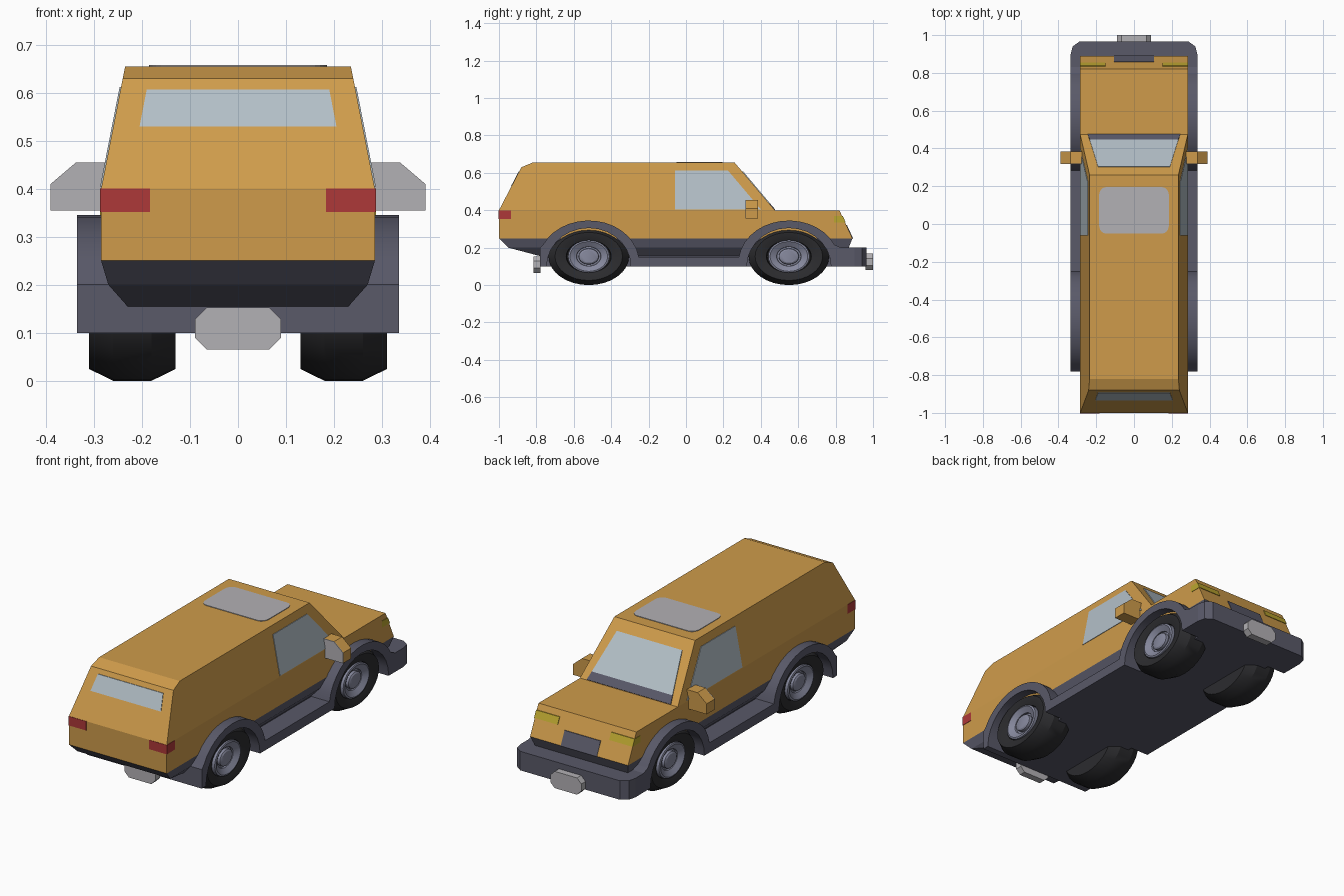
import bpy, bmesh, math
from mathutils import Vector

if "Cube" in bpy.data.objects:
    bpy.data.objects.remove(bpy.data.objects["Cube"])


def material(name, rgb):
    m = bpy.data.materials.new(name)
    m.diffuse_color = (*rgb, 1)
    m.use_nodes = True
    m.node_tree.nodes["Principled BSDF"].inputs["Base Color"].default_value = m.diffuse_color
    return m


ORANGE = material("orange_paint", (0.62, 0.33, 0.07))
TRIM = material("dark_trim", (0.10, 0.10, 0.14))
RUBBER = material("rubber", (0.025, 0.025, 0.028))
RIM = material("rim_metal", (0.24, 0.25, 0.34))
GLASS = material("glass", (0.45, 0.52, 0.57))
SILVER = material("silver", (0.45, 0.44, 0.46))
RED = material("red_lens", (0.42, 0.04, 0.04))
YELLOW = material("yellow_lens", (0.5, 0.38, 0.03))


def finish(name, bm, mat, smooth=False):
    bmesh.ops.recalc_face_normals(bm, faces=bm.faces)
    me = bpy.data.meshes.new(name)
    bm.to_mesh(me)
    bm.free()
    me.materials.append(mat)
    ob = bpy.data.objects.new(name, me)
    bpy.context.collection.objects.link(ob)
    if smooth:
        bpy.ops.object.select_all(action='DESELECT')
        ob.select_set(True)
        bpy.context.view_layer.objects.active = ob
        bpy.ops.object.shade_smooth_by_angle(angle=math.radians(30))
    return ob


def solid(name, pts, vec, mat, smooth=False):
    """Polygon of 3D points extruded along a vector."""
    bm = bmesh.new()
    a = [bm.verts.new(p) for p in pts]
    b = [bm.verts.new(Vector(p) + Vector(vec)) for p in pts]
    bm.faces.new(a)
    bm.faces.new(b)
    for i in range(len(a)):
        j = (i + 1) % len(a)
        bm.faces.new((a[i], a[j], b[j], b[i]))
    return finish(name, bm, mat, smooth)


def side_solid(name, yz, x0, x1, mat, smooth=False):
    return solid(name, [(x0, y, z) for y, z in yz], (x1 - x0, 0, 0), mat, smooth)


def loft(name, layers, mat, bottom=True):
    """Stack of rectangles, each (z, rear y, front y, half width)."""
    bm = bmesh.new()
    rings = [[bm.verts.new(p) for p in ((-w, a, z), (w, a, z), (w, b, z), (-w, b, z))]
             for z, a, b, w in layers]
    for r, s in zip(rings, rings[1:]):
        for i in range(4):
            j = (i + 1) % 4
            bm.faces.new((r[i], r[j], s[j], s[i]))
    bm.faces.new(rings[-1])
    if bottom:
        bm.faces.new(rings[0])
    return finish(name, bm, mat)


def lathe(name, profile, side, yc, zc, mat, n=32):
    """Turn (x, y radius, z radius) points about an axle; closes both ends."""
    bm = bmesh.new()
    rings = []
    for x, ry, rz in profile:
        rings.append([bm.verts.new((side * x, yc + ry * math.cos(t), zc + rz * math.sin(t)))
                      for t in (2 * math.pi * k / n for k in range(n))])
    for r, s in zip(rings, rings[1:]):
        for i in range(n):
            j = (i + 1) % n
            bm.faces.new((r[i], r[j], s[j], s[i]))
    bm.faces.new(rings[0])
    bm.faces.new(rings[-1])
    return finish(name, bm, mat, True)


def arc(yc, zc, ry, rz, a0, a1, n=14):
    return [(yc + ry * math.cos(math.radians(a0 + (a1 - a0) * k / n)),
             zc + rz * math.sin(math.radians(a0 + (a1 - a0) * k / n))) for k in range(n + 1)]


# Body shell
loft("lower_body", [(.25, -1, .89, .285), (.40, -1, .82, .285)], ORANGE)
loft("cabin", [(.40, -1, .475, .285), (.63, -.88, .281, .24), (.655, -.82, .26, .235)],
     ORANGE, bottom=False)
loft("underbody", [(.10, -.78, .87, .23), (.155, -.78, .87, .23),
                   (.20, -.95, .87, .27), (.25, -1, .89, .285)], TRIM)

# Wheel arches and sills, front bumper
REAR, FRONT = -.52, .55
outline = [(-.78, .10), (-.78, .20)]
outline += arc(REAR, .12, .27, .225, 155, 8)
outline += arc(FRONT, .12, .27, .225, 172, 25)
outline += [(.83, .20), (.83, .10)]
outline += arc(FRONT, .10, .225, .205, 0, 180) + arc(REAR, .10, .225, .205, 0, 180)
for side, tag in ((1, "right"), (-1, "left")):
    side_solid("arch_trim_" + tag, outline, side * .22, side * .335, TRIM, True)
solid("front_bumper", [(-.335, .82, .10), (.335, .82, .10), (.335, .90, .10), (.325, .94, .10),
                       (.29, .965, .10), (-.29, .965, .10), (-.325, .94, .10), (-.335, .90, .10)],
      (0, 0, .10), TRIM)

# Blank chamfered plates front and rear
for name, y, dy, z0 in (("front_plate", .96, .04, .08), ("rear_plate", -.815, .036, .065)):
    z1, c = z0 + .088, .025
    solid(name, [(-.09, y, z0 + c), (-.065, y, z0), (.065, y, z0), (.09, y, z0 + c),
                 (.09, y, z1 - c), (.065, y, z1), (-.065, y, z1), (-.09, y, z1 - c)],
          (0, dy, 0), SILVER)

# Wheels, slightly stretched lengthwise
for side, tag in ((1, "right"), (-1, "left")):
    for yc, end in ((REAR, "rear"), (FRONT, "front")):
        R, H = .215, .153
        tyre = [(.13, .84), (.18, 1), (.26, 1), (.31, .84), (.31, .80), (.295, .56), (.26, .54)]
        lathe(f"tyre_{end}_{tag}", [(x, R * k, H * k) for x, k in tyre], side, yc, H, RUBBER)
        rim = [(.25, .57), (.305, .57), (.308, .52), (.29, .34), (.28, .33), (.28, .28),
               (.295, .27), (.30, .22)]
        lathe(f"rim_{end}_{tag}", [(x, R * .9 * k, H * k) for x, k in rim], side, yc, H, RIM)


def screen_y(z):
    return .475 - (z - .40) * .215 / .255


def tail_y(z):
    return -1 + (z - .40) * .12 / .23


def side_x(z):
    return .285 - (z - .40) * .045 / .23


# Windows
e = .003
solid("windscreen", [(x, screen_y(z) + e, z + e) for x, z in
                     ((-.235, .435), (.235, .435), (.19, .606), (-.19, .606))],
      (0, -.01, -.01), GLASS)
solid("wiper_cowl", [(x, screen_y(z) + e, z + e) for x, z in
                     ((-.245, .401), (.245, .401), (.235, .435), (-.235, .435))],
      (0, -.01, -.01), TRIM)
solid("rear_window", [(x, tail_y(z) - e, z) for x, z in
                      ((-.205, .53), (.205, .53), (.19, .607), (-.19, .607))],
      (0, .012, 0), GLASS)
for s, tag in ((1, "right"), (-1, "left")):
    solid("side_window_" + tag, [(s * (side_x(z) + e), y, z) for y, z in
                                 ((-.06, .405), (.40, .405), (.225, .612), (-.06, .612))],
          (-s * .012, 0, 0), GLASS)

# Sunroof with rounded corners
corners = []
for cx, cy, a in ((.15, .15, 0), (-.15, .15, 90), (-.15, -.005, 180), (.15, -.005, 270)):
    corners += arc(cx, cy, .035, .045, a, a + 90, 5)
solid("sunroof", [(x, y, .65) for x, y in corners], (0, 0, .008), SILVER)

# Lights, grille, mirrors
for s, tag in ((1, "right"), (-1, "left")):
    side_solid("tail_light_" + tag, [(-1.002, .352), (-1.002, .40), (-.935, .40), (-.935, .352)],
               s * .183, s * .287, RED)
    side_solid("headlight_" + tag, [(.79, .335), (.79, .37), (.838, .37), (.854, .335)],
               s * .15, s * .287, YELLOW)
    shape = ((.27, .355), (.39, .355), (.39, .41), (.337, .455), (.27, .455))
    solid("mirror_" + tag, [(s * x, .32, z) for x, z in shape], (0, .065, 0), ORANGE)
    solid("mirror_glass_" + tag, [(s * x, .317, z) for x, z in shape], (0, .004, 0), SILVER)
side_solid("grille", [(.85, .25), (.85, .32), (.861, .32), (.893, .25)], -.105, .105, TRIM)
